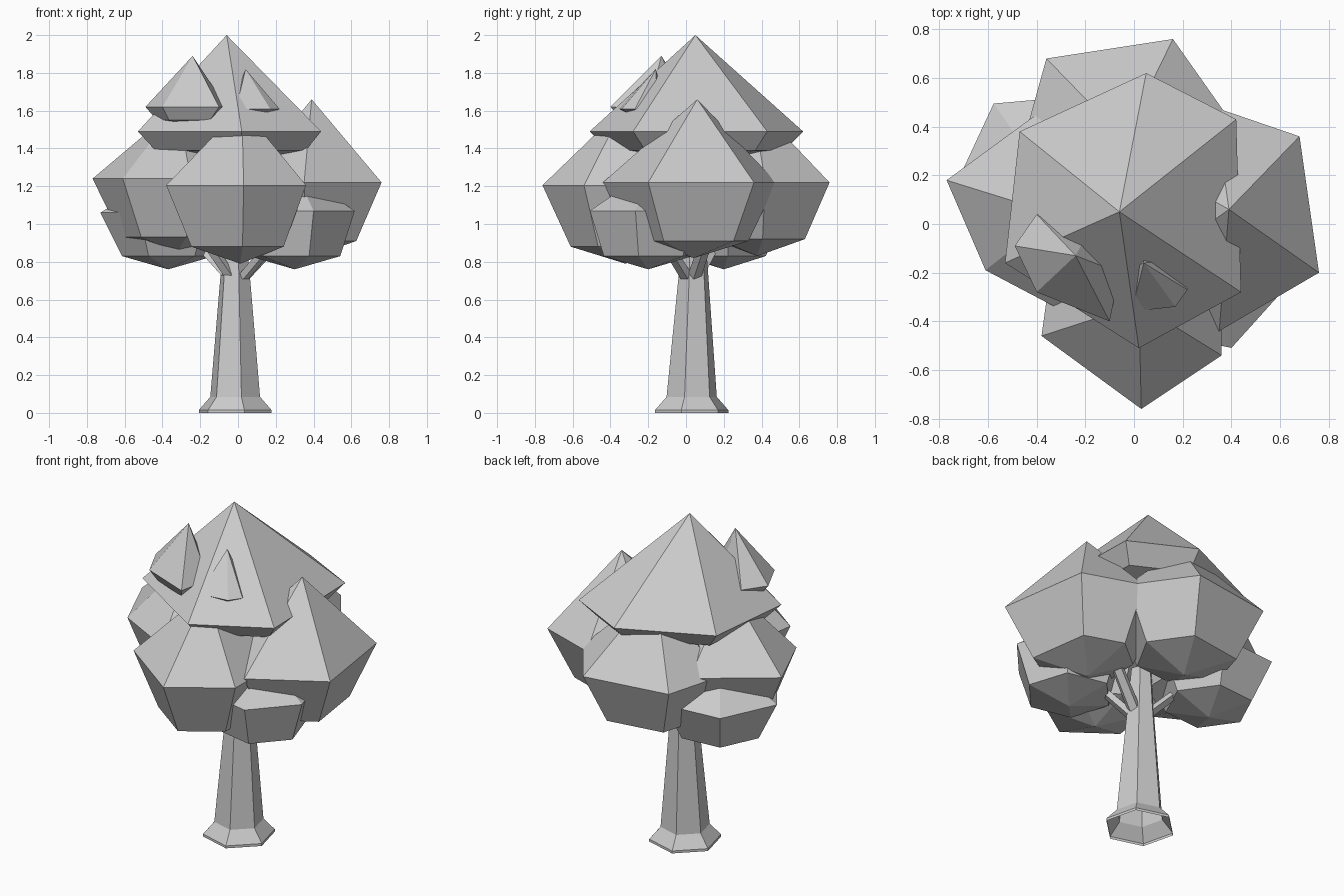
import bpy, bmesh, math
from mathutils import Vector

if "Cube" in bpy.data.objects:
    bpy.data.objects.remove(bpy.data.objects["Cube"])

grey = bpy.data.materials.new("plain grey")
grey.diffuse_color = (0.6, 0.6, 0.6, 1)
grey.use_nodes = True
grey.node_tree.nodes["Principled BSDF"].inputs["Base Color"].default_value = grey.diffuse_color


def make_object(name, bm):
    bmesh.ops.recalc_face_normals(bm, faces=bm.faces)
    mesh = bpy.data.meshes.new(name)
    bm.to_mesh(mesh)
    bm.free()
    mesh.materials.append(grey)
    ob = bpy.data.objects.new(name, mesh)
    bpy.context.collection.objects.link(ob)
    return ob


def hexagon(cx, cy, r, start):
    return [(cx + r * math.cos(math.radians(start + 60 * i)),
             cy + r * math.sin(math.radians(start + 60 * i))) for i in range(6)]


def clump(name, apex, ring, ring_z, low_z, bottom_z, low_scale=0.66):
    """Faceted leaf clump: peak, wide ring, tucked-in lower ring, bottom point."""
    bm = bmesh.new()
    n = len(ring)
    cx = sum(p[0] for p in ring) / n
    cy = sum(p[1] for p in ring) / n
    top = bm.verts.new(apex)
    wide = [bm.verts.new((x, y, ring_z)) for x, y in ring]
    low = [bm.verts.new((cx + (x - cx) * low_scale, cy + (y - cy) * low_scale, low_z))
           for x, y in ring]
    bottom = bm.verts.new((cx, cy, bottom_z))
    for i in range(n):
        j = (i + 1) % n
        bm.faces.new((top, wide[i], wide[j]))
        bm.faces.new((wide[i], low[i], low[j], wide[j]))
        bm.faces.new((low[i], bottom, low[j]))
    make_object(name, bm)


def tube(name, sections, sides, start=0):
    """Open-ended faceted tube; sections are (x, y, z, radius)."""
    bm = bmesh.new()
    rings = []
    for x, y, z, r in sections:
        rings.append([bm.verts.new((x + r * math.cos(start + math.tau * i / sides),
                                    y + r * math.sin(start + math.tau * i / sides), z))
                      for i in range(sides)])
    for a, b in zip(rings, rings[1:]):
        for i in range(sides):
            j = (i + 1) % sides
            bm.faces.new((a[i], a[j], b[j], b[i]))
    make_object(name, bm)


# Trunk with a flared foot
tube("trunk", [(-0.015, 0.03, 0.0, 0.20), (-0.015, 0.03, 0.015, 0.20),
               (-0.015, 0.03, 0.085, 0.137), (-0.015, 0.04, 0.76, 0.078),
               (-0.02, 0.04, 1.0, 0.06)], 6, math.radians(-16))

# Branches spreading into the leaves
for name, x, y in (("branch_front_right", 0.22, -0.14), ("branch_back_left", -0.26, 0.18),
                   ("branch_right", 0.25, 0.12), ("branch_left", -0.2, -0.08)):
    base = Vector((-0.01, 0.03))
    d = Vector((x, y)) - base
    b = base + d * 0.12
    tube(name, [(b.x, b.y, 0.71, 0.04), (x, y, 0.95, 0.035)], 5)

# Crown
clump("crown", (-0.06, 0.05, 2.0),
      [(0.44, -0.28), (0.42, 0.43), (0.05, 0.62), (-0.47, 0.38), (-0.53, -0.16), (0.02, -0.51)],
      1.49, 1.39, 1.3, 0.82)

# Four middle clumps
clump("clump_front", (0.02, -0.33, 1.62),
      [(0.03, -0.76), (0.36, -0.54), (0.36, -0.12), (0.03, 0.06), (-0.33, -0.1), (-0.38, -0.46)],
      1.205, 0.88, 0.79)
clump("clump_right", (0.39, 0.06, 1.66),
      [(0.76, -0.2), (0.68, 0.36), (0.33, 0.48), (0.05, 0.25), (0.03, -0.2), (0.35, -0.44)],
      1.22, 0.91, 0.82)
clump("clump_back", (-0.04, 0.35, 1.65),
      [(0.16, 0.76), (-0.36, 0.68), (-0.46, 0.32), (-0.2, 0.02), (0.2, 0.06), (0.4, 0.42)],
      1.22, 0.92, 0.83)
clump("clump_left", (-0.32, 0.04, 1.62),
      [(-0.77, 0.18), (-0.61, -0.19), (-0.25, -0.38), (0.03, -0.15), (0.03, 0.24), (-0.36, 0.48)],
      1.24, 0.93, 0.85)

# Two low clumps
clump("low_clump_front_right", (0.3, -0.2, 1.28), hexagon(0.3, -0.2, 0.325, -72),
      1.07, 0.83, 0.76, 0.76)
clump("low_clump_back_left", (-0.37, 0.2, 1.28), hexagon(-0.37, 0.2, 0.36, 125),
      1.06, 0.83, 0.76, 0.68)

# Two small peaks on the front of the crown
clump("small_peak_left", (-0.24, -0.13, 1.89),
      [(-0.49, -0.09), (-0.40, -0.28), (-0.10, -0.40), (-0.06, -0.2), (-0.19, -0.04), (-0.40, 0.04)],
      1.62, 1.55, 1.52, 0.72)
clump("small_peak_right", (0.04, -0.16, 1.82),
      [(0.22, -0.27), (0.16, -0.15), (0.04, -0.1), (-0.04, -0.2), (-0.01, -0.36), (0.17, -0.34)],
      1.61, 1.585, 1.57, 0.7)
